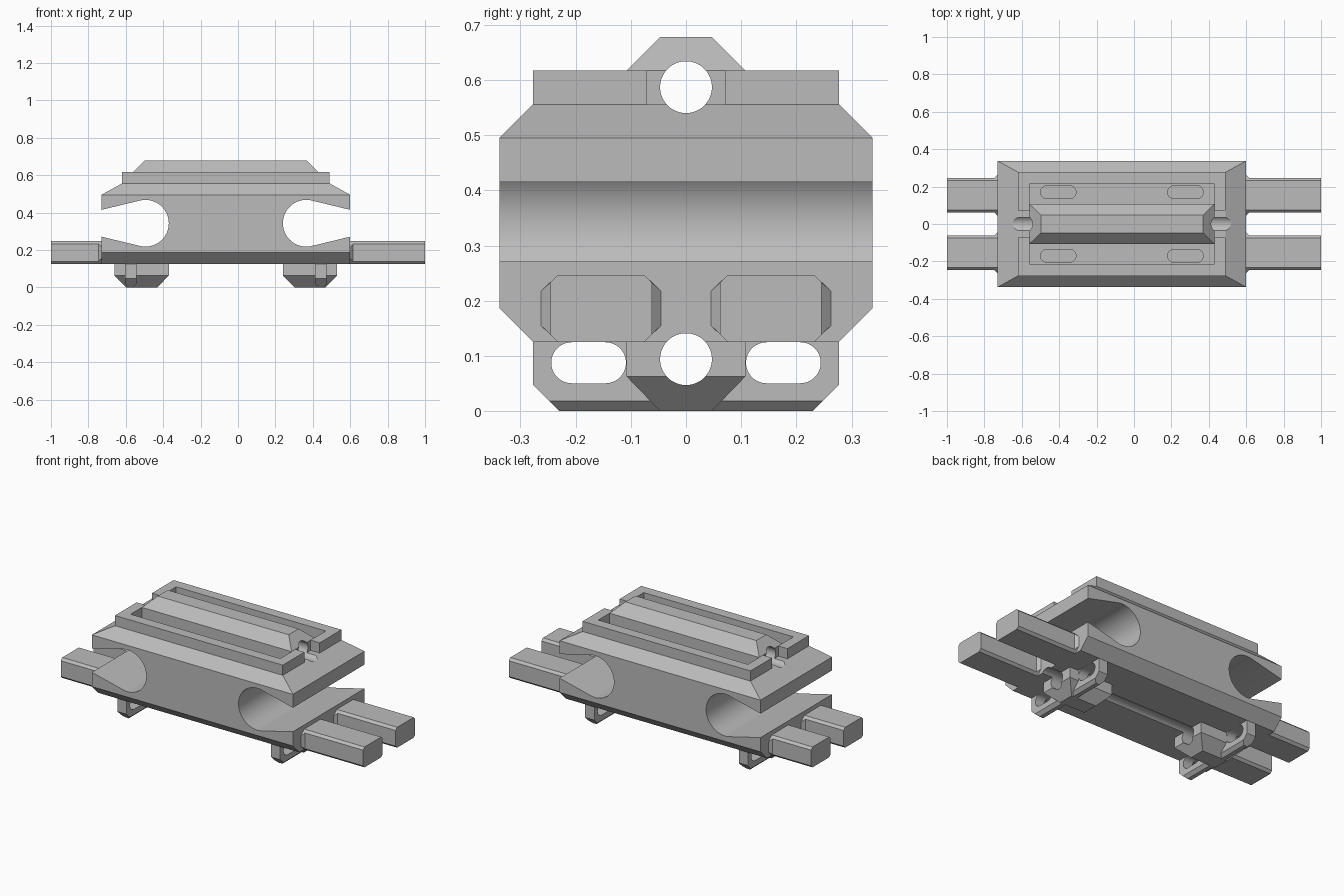
import bpy, bmesh, math

old = bpy.data.objects.get("Cube")
if old:
    bpy.data.objects.remove(old, do_unlink=True)

grey = bpy.data.materials.new("plain grey")
grey.use_nodes = True
tone = (0.5, 0.5, 0.5, 1)
grey.diffuse_color = tone
grey.node_tree.nodes["Principled BSDF"].inputs["Base Color"].default_value = tone

CX = -0.065  # centre of the hull lengthwise


def solid(name, points):
    """Convex solid wrapped around points."""
    bm = bmesh.new()
    for p in points:
        bm.verts.new(p)
    out = bmesh.ops.convex_hull(bm, input=bm.verts)
    loose = [v for v in out["geom_interior"] if isinstance(v, bmesh.types.BMVert)]
    bmesh.ops.delete(bm, geom=loose, context="VERTS")
    bmesh.ops.dissolve_limit(bm, angle_limit=0.01, verts=bm.verts, edges=bm.edges)
    bmesh.ops.recalc_face_normals(bm, faces=bm.faces)
    mesh = bpy.data.meshes.new(name)
    bm.to_mesh(mesh)
    bm.free()
    mesh.materials.append(grey)
    obj = bpy.data.objects.new(name, mesh)
    bpy.context.collection.objects.link(obj)
    return obj


def slab(x, y, z):
    """Corners of a rectangle of half size x, y about the hull centre."""
    return [(CX + sx * x, sy * y, z) for sx in (-1, 1) for sy in (-1, 1)]


def box(name, x0, x1, y0, y1, z0, z1):
    return solid(name, [(x, y, z) for x in (x0, x1) for y in (y0, y1) for z in (z0, z1)])


def circle(u, v, r, n=48):
    return [(u + r * math.cos(math.tau * i / n), v + r * math.sin(math.tau * i / n)) for i in range(n)]


def along_x(outline, a, b):
    return [(x, u, v) for x in (a, b) for u, v in outline]


def cut(obj, *cutters):
    bpy.context.view_layer.objects.active = obj
    for c in cutters:
        mod = obj.modifiers.new("cut", "BOOLEAN")
        mod.operation, mod.solver, mod.object = "DIFFERENCE", "EXACT", c
        bpy.ops.object.modifier_apply(modifier=mod.name)
        bpy.data.objects.remove(c, do_unlink=True)


def bore(z):
    """Cutter for the lengthwise round hole."""
    return solid("bore", along_x(circle(0, z, 0.047), -1.2, 1.2))


TOP_BORE, LOW_BORE = 0.587, 0.094

# Main hull: chamfered block with flared side mouths
body = solid("main_body", slab(0.665, 0.277, 0.125) + slab(0.665, 0.338, 0.186)
             + slab(0.665, 0.338, 0.495) + slab(0.555, 0.277, 0.556))
cutters = [bore(TOP_BORE), bore(LOW_BORE)]
for s in (-1, 1):
    mouth = circle(CX + s * 0.43, 0.343, 0.125, 64)
    mouth += [(CX + s * 0.73, 0.343 + k * 0.056) for k in (-1, 1)]
    cutters.append(solid("mouth", [(x, y, z) for y in (-0.5, 0.5) for x, z in mouth]))
    # Shallow rounded pockets in the deck
    for t in (-1, 1):
        pocket = [p for dx in (-0.06, 0.06) for p in circle(CX + s * 0.34 + dx, t * 0.17, 0.035, 32)]
        cutters.append(solid("pocket", [(x, y, z) for z in (0.515, 0.6) for x, y in pocket]))
cut(body, *cutters)

# Raised rim, open at the middle of each end
rim = solid("top_rim", slab(0.555, 0.277, 0.556) + slab(0.555, 0.277, 0.617))
cut(rim, solid("well", slab(0.495, 0.215, 0.5) + slab(0.495, 0.215, 0.7)),
    box("gap", -1, 1, -0.072, 0.072, 0.5, 0.7))

# Bored ridge along the deck
ridge = solid("top_ridge", slab(0.495, 0.108, 0.556) + slab(0.495, 0.108, 0.617)
              + slab(0.433, 0.047, 0.678))
cut(ridge, bore(TOP_BORE))

# Coupling bars: octagonal root tapering to a slimmer bar
for s, end, tag in ((-1, -1.0, "right"), (1, 1.0, "left")):
    root = CX + s * 0.665
    for t in (-1, 1):
        def octagon(half, rise):
            pts = [(half, rise), (0.078, 0.061)]
            return [(t * 0.154 + a * u, 0.186 + b * v) for u, v in pts for a in (-1, 1) for b in (-1, 1)]
        row = "back" if t > 0 else "front"
        wide, slim = octagon(0.109, 0.031), octagon(0.092, 0.047)
        solid(f"{row}_{tag}_bar_root", along_x(wide, root, root)
              + along_x(slim, root + s * 0.016, root + s * 0.016))
        solid(f"{row}_{tag}_bar", along_x(slim, root + s * 0.016, end))

    # Foot: chamfered centre block
    fx = CX + s * 0.45

    def ring(x, y, z):
        return [(fx + a * x, b * y, z) for a in (-1, 1) for b in (-1, 1)]
    block = solid(f"{tag}_foot_block", ring(0.145, 0.108, 0.125) + ring(0.145, 0.108, 0.063)
                  + ring(0.083, 0.047, 0))
    cut(block, bore(LOW_BORE))

    # Foot: slotted cross plate
    px = CX + s * 0.508
    outline = [(0.277, 0.125), (0.277, 0.047), (0.248, 0.018)]
    pts = [(px + a * 0.03, b * y, z) for a in (-1, 1) for b in (-1, 1) for y, z in outline]
    pts += [(px + a * 0.012, b * 0.23, 0) for a in (-1, 1) for b in (-1, 1)]
    plate = solid(f"{tag}_foot_plate", pts)
    slots = [solid("slot", along_x([p for y in (0.146, 0.207) for p in circle(t * y, 0.0875, 0.0372)],
                                   px - 0.1, px + 0.1)) for t in (-1, 1)]
    cut(plate, bore(LOW_BORE), *slots)

# Smooth the round cuts and keep edges sharp
bpy.ops.object.select_all(action="DESELECT")
for obj in bpy.context.collection.objects:
    if obj.type == "MESH" and grey.name in obj.data.materials:
        obj.select_set(True)
        bpy.context.view_layer.objects.active = obj
bpy.ops.object.shade_smooth_by_angle(angle=math.radians(25))
